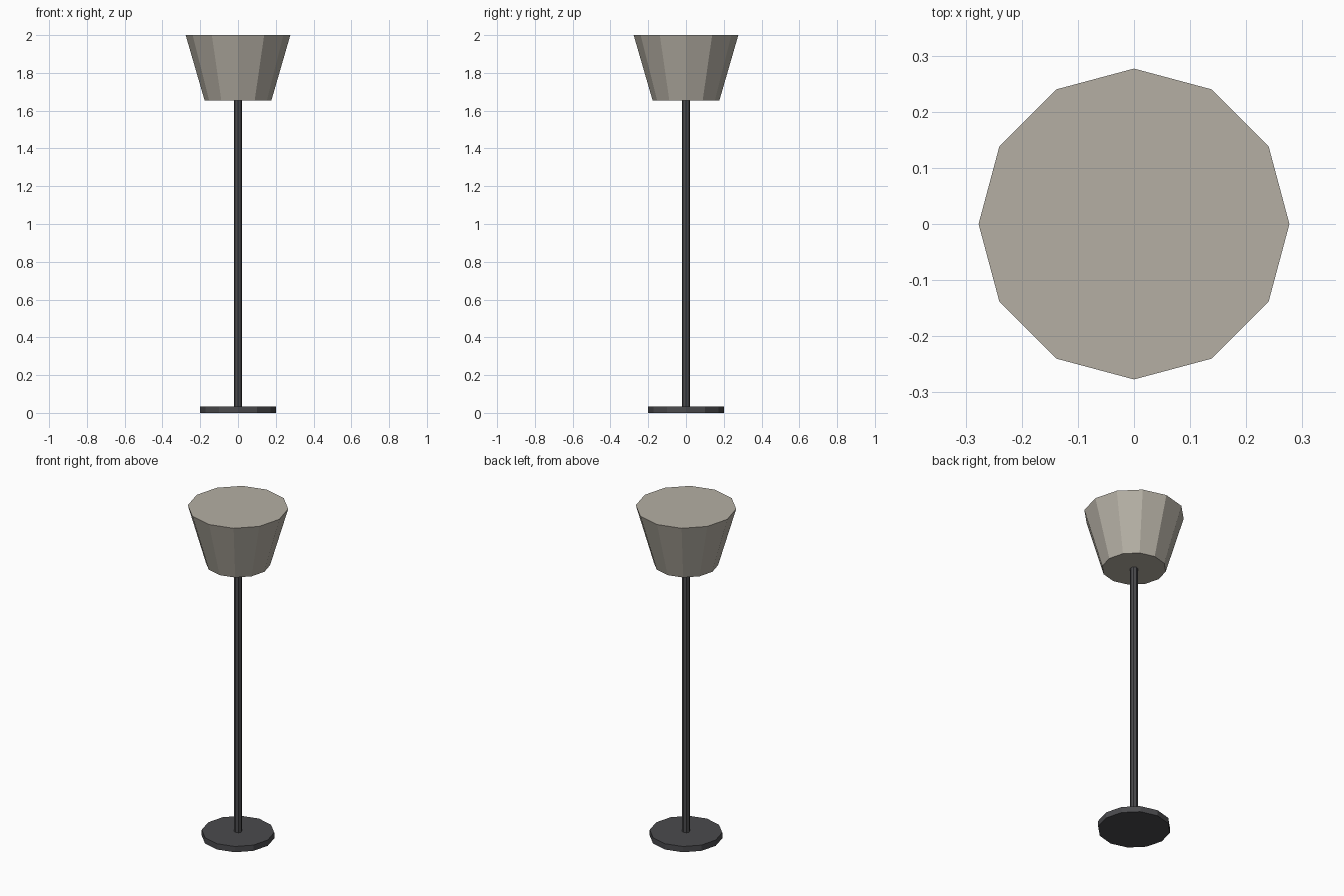
import bpy

if "Cube" in bpy.data.objects:
    bpy.data.objects.remove(bpy.data.objects["Cube"])


def material(name, color):
    mat = bpy.data.materials.new(name)
    mat.diffuse_color = (*color, 1)
    mat.use_nodes = True
    mat.node_tree.nodes["Principled BSDF"].inputs["Base Color"].default_value = mat.diffuse_color
    return mat


def tapered_part(name, sides, r_bottom, r_top, z0, z1, mat):
    """Upright flat-shaded cone section between heights z0 and z1."""
    bpy.ops.mesh.primitive_cone_add(vertices=sides, radius1=r_bottom, radius2=r_top,
                                    depth=z1 - z0, location=(0, 0, (z0 + z1) / 2))
    obj = bpy.context.object
    obj.name = name
    obj.data.materials.append(mat)
    return obj


metal = material("dark_metal", (0.07, 0.07, 0.075))
fabric = material("warm_fabric", (0.46, 0.43, 0.37))

# Round foot
tapered_part("base", 12, 0.20, 0.20, 0.0, 0.035, metal)
# Upright pole, from the foot to the underside of the shade
tapered_part("pole", 8, 0.022, 0.022, 0.035, 1.655, metal)
# Closed shade, wider at the top
tapered_part("shade", 12, 0.177, 0.277, 1.655, 2.0, fabric)
